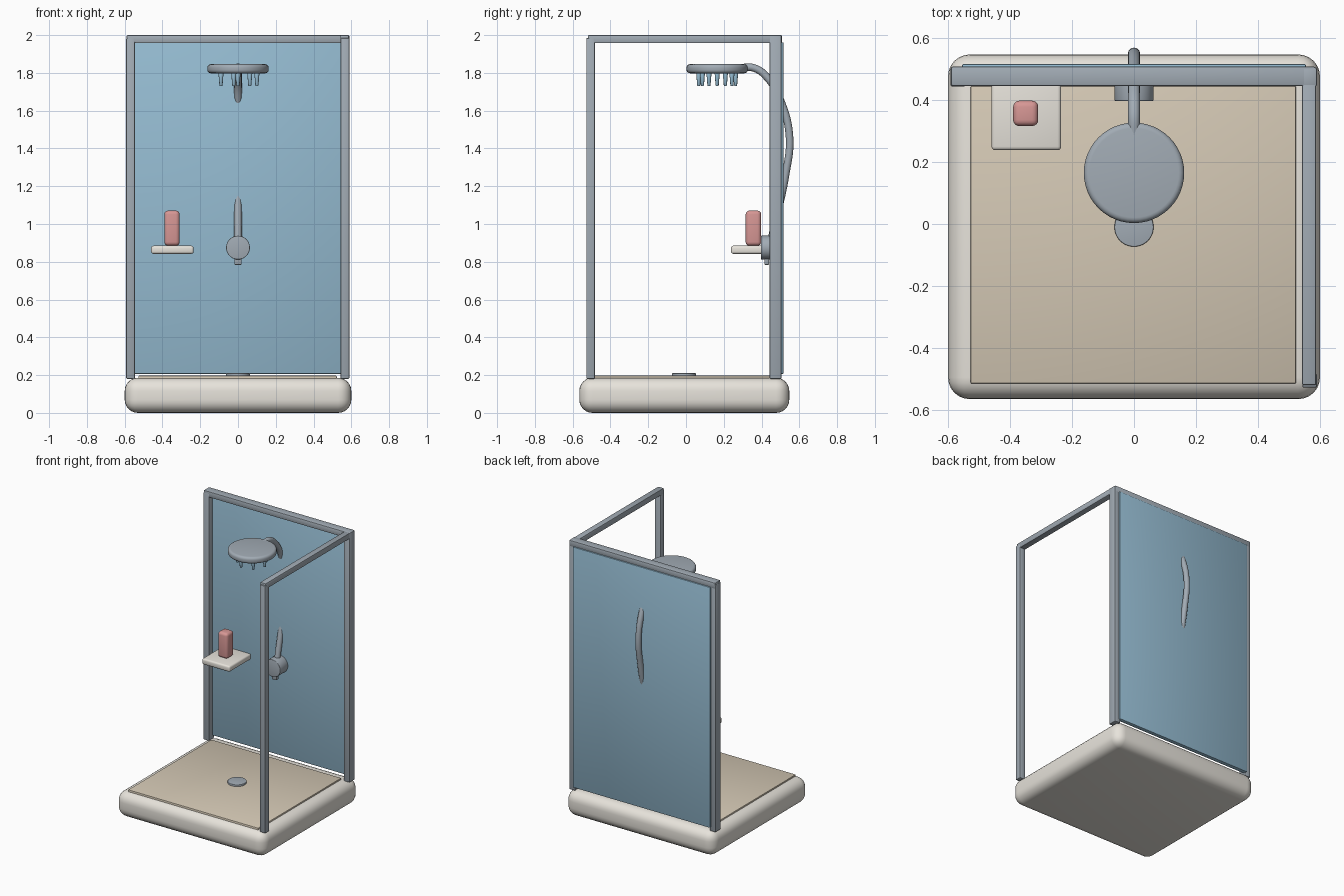
import bpy, math

if "Cube" in bpy.data.objects:
    bpy.data.objects.remove(bpy.data.objects["Cube"])


def material(name, rgb):
    m = bpy.data.materials.new(name)
    m.diffuse_color = (*rgb, 1)
    m.use_nodes = True
    m.node_tree.nodes["Principled BSDF"].inputs["Base Color"].default_value = m.diffuse_color
    return m


METAL = material("metal", (0.36, 0.41, 0.46))
CREAM = material("cream", (0.80, 0.77, 0.71))
BEIGE = material("beige", (0.66, 0.58, 0.46))
GLASS = material("glass", (0.30, 0.50, 0.64))
PINK = material("pink", (0.68, 0.31, 0.30))


def finish(name, mat, bevel=0, segments=3):
    ob = bpy.context.object
    ob.name = name
    ob.data.materials.append(mat)
    if bevel:
        b = ob.modifiers.new("bevel", "BEVEL")
        b.width, b.segments = bevel, segments
        b.limit_method = "ANGLE"
        bpy.ops.object.modifier_apply(modifier="bevel")
    bpy.ops.object.shade_smooth_by_angle(angle=math.radians(40))
    return ob


def box(name, x, y, z, mat, bevel=0.006, segments=2):
    """Box from (min, max) pairs along each axis."""
    bpy.ops.mesh.primitive_cube_add(
        size=1, location=[(a + b) / 2 for a, b in (x, y, z)])
    bpy.context.object.scale = [b - a for a, b in (x, y, z)]
    bpy.ops.object.transform_apply(location=False, rotation=False, scale=True)
    return finish(name, mat, bevel, segments)


def disc(name, loc, r, depth, mat, bevel=0.004, rot=(0, 0, 0), segments=3):
    bpy.ops.mesh.primitive_cylinder_add(
        vertices=48, radius=r, depth=depth, location=loc, rotation=rot)
    return finish(name, mat, bevel, segments)


# tray, floor and drain
box("tray", (-0.6, 0.6), (-0.565, 0.547), (0, 0.186), CREAM, 0.07, 6)
box("floor", (-0.527, 0.523), (-0.515, 0.445), (0.15, 0.197), BEIGE, 0.004)
disc("drain", (0, -0.01, 0.2), 0.063, 0.02, METAL, 0.003)

# frame posts and top rails
box("back_left_post", (-0.592, -0.545), (0.443, 0.506), (0.18, 1.985), METAL)
box("back_right_post", (0.543, 0.59), (0.443, 0.506), (0.18, 2.0), METAL)
box("front_right_post", (0.543, 0.59), (-0.528, -0.482), (0.18, 1.985), METAL)
box("back_rail", (-0.59, 0.585), (0.445, 0.508), (1.957, 2.0), METAL)
box("side_rail", (0.542, 0.588), (-0.52, 0.506), (1.957, 2.0), METAL)

# back panel
box("back_panel", (-0.555, 0.555), (0.485, 0.516), (0.206, 1.962), GLASS, 0.005)

# shower head with a ring of nozzles and one in the middle
HEAD_Y = 0.165
disc("shower_head", (0, HEAD_Y, 1.822), 0.162, 0.048, METAL, 0.018, segments=4)
spots = [(0.1 * math.cos(i * math.tau / 7), 0.1 * math.sin(i * math.tau / 7))
         for i in range(7)] + [(0, 0)]
for i, (x, y) in enumerate(spots):
    bpy.ops.mesh.primitive_cone_add(
        vertices=12, radius1=0.008, radius2=0.014, depth=0.075,
        location=(x, HEAD_Y + y, 1.768))
    finish(f"nozzle_{i}", GLASS, 0.004, 2)

# hose running from the head, behind the panel, down to the valve
curve = bpy.data.curves.new("hose", "CURVE")
curve.dimensions = "3D"
curve.bevel_depth = 0.02
curve.bevel_resolution = 4
curve.use_fill_caps = True
path = [(0.28, 1.826), (0.36, 1.826), (0.435, 1.77), (0.5, 1.655),
        (0.548, 1.46), (0.527, 1.26), (0.455, 0.93), (0.445, 0.87)]
spline = curve.splines.new("BEZIER")
spline.bezier_points.add(len(path) - 1)
for p, (y, z) in zip(spline.bezier_points, path):
    p.co = (0, y, z)
    p.handle_left_type = p.handle_right_type = "AUTO"
hose = bpy.data.objects.new("hose", curve)
bpy.context.collection.objects.link(hose)
bpy.ops.object.select_all(action="DESELECT")
hose.select_set(True)
bpy.context.view_layer.objects.active = hose
bpy.ops.object.convert(target="MESH")
finish("hose", METAL)

# valve and its lever
disc("valve", (0, 0.443, 0.875), 0.063, 0.092, METAL, 0.004,
     (math.pi / 2, 0, 0))
box("valve_lever", (-0.019, 0.019), (0.415, 0.44), (0.784, 0.86), METAL, 0.004)

# shelf with bottle
box("shelf", (-0.46, -0.235), (0.238, 0.49), (0.842, 0.885), CREAM, 0.012, 3)
box("bottle", (-0.39, -0.309), (0.316, 0.398), (0.885, 1.071), PINK, 0.02, 4)
